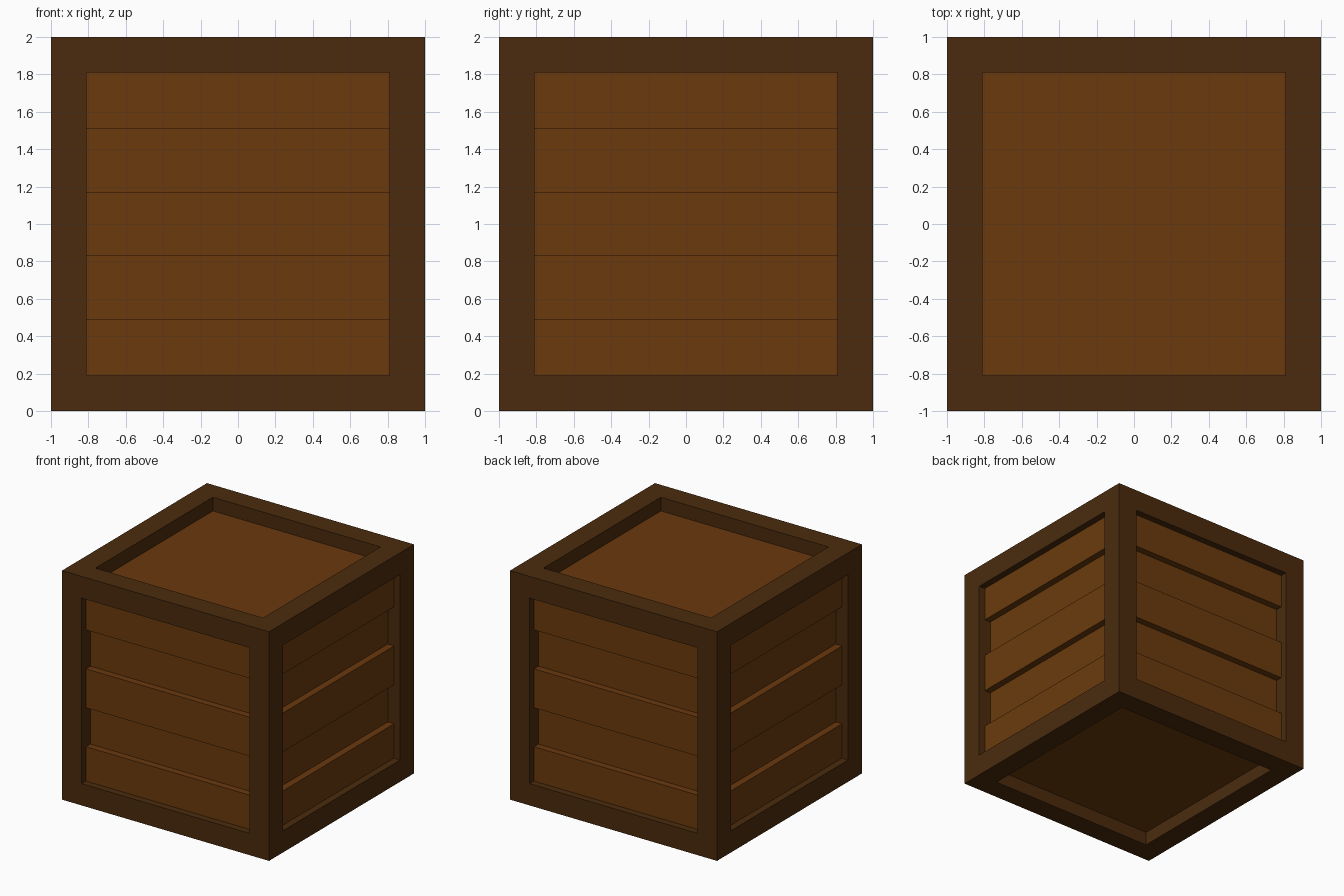
import bpy, bmesh
from mathutils import Matrix, Vector

if "Cube" in bpy.data.objects:
    bpy.data.objects.remove(bpy.data.objects["Cube"])

BEAM = 0.19      # width of the frame beams
DEEP = 0.12      # depth of the panels and the recessed boards
SHALLOW = 0.06   # depth of the raised boards
BOARD = 0.34     # height of one board


def material(name, rgb):
    m = bpy.data.materials.new(name)
    m.diffuse_color = (*rgb, 1)
    m.use_nodes = True
    m.node_tree.nodes["Principled BSDF"].inputs["Base Color"].default_value = m.diffuse_color
    return m


frame_wood = material("dark_frame_wood", (0.070, 0.024, 0.004))
board_wood = material("warm_board_wood", (0.147, 0.042, 0.004))


def add_object(name, bm, mat):
    bmesh.ops.recalc_face_normals(bm, faces=bm.faces)
    me = bpy.data.meshes.new(name)
    bm.to_mesh(me)
    bm.free()
    me.materials.append(mat)
    ob = bpy.data.objects.new(name, me)
    bpy.context.collection.objects.link(ob)
    return ob


def box(name, center, size, mat, turn=0):
    bm = bmesh.new()
    m = Matrix.Rotation(turn, 4, 'Z') @ Matrix.Translation(center) @ Matrix.Diagonal((*size, 1))
    bmesh.ops.create_cube(bm, size=1, matrix=m)
    return add_object(name, bm, mat)


# Frame: a cube with a square well sunk in each face, open at the floor
bm = bmesh.new()
bmesh.ops.create_cube(bm, size=2, matrix=Matrix.Translation((0, 0, 1)))
sides = list(bm.faces)
bmesh.ops.inset_individual(bm, faces=sides, thickness=BEAM, use_even_offset=True)
for f in sides:
    n = f.normal.copy()
    new = bmesh.ops.extrude_discrete_faces(bm, faces=[f])["faces"][0]
    bmesh.ops.translate(bm, verts=new.verts, vec=n * -DEEP)
    bm.faces.remove(new)
bm.normal_update()
me_frame = add_object("crate_frame", bm, frame_wood)

# Core: top and bottom panels and the recessed side boards
core = 2 * (1 - DEEP)
box("inner_panels", (0, 0, 1), (core, core, core), board_wood)

# Raised boards on all four sides, their ends tucked under the frame
for s, side in enumerate(("front", "right", "back", "left")):
    for i, level in enumerate(("lower", "middle", "upper")):
        z = 1 + (i - 1) * 2 * BOARD
        y_out, y_in = -(1 - SHALLOW), -(1 - DEEP - 0.01)
        box(f"{side}_{level}_board", Vector((0, (y_out + y_in) / 2, z)),
            (1.66, y_in - y_out, BOARD), board_wood, s * 1.5707963268)
